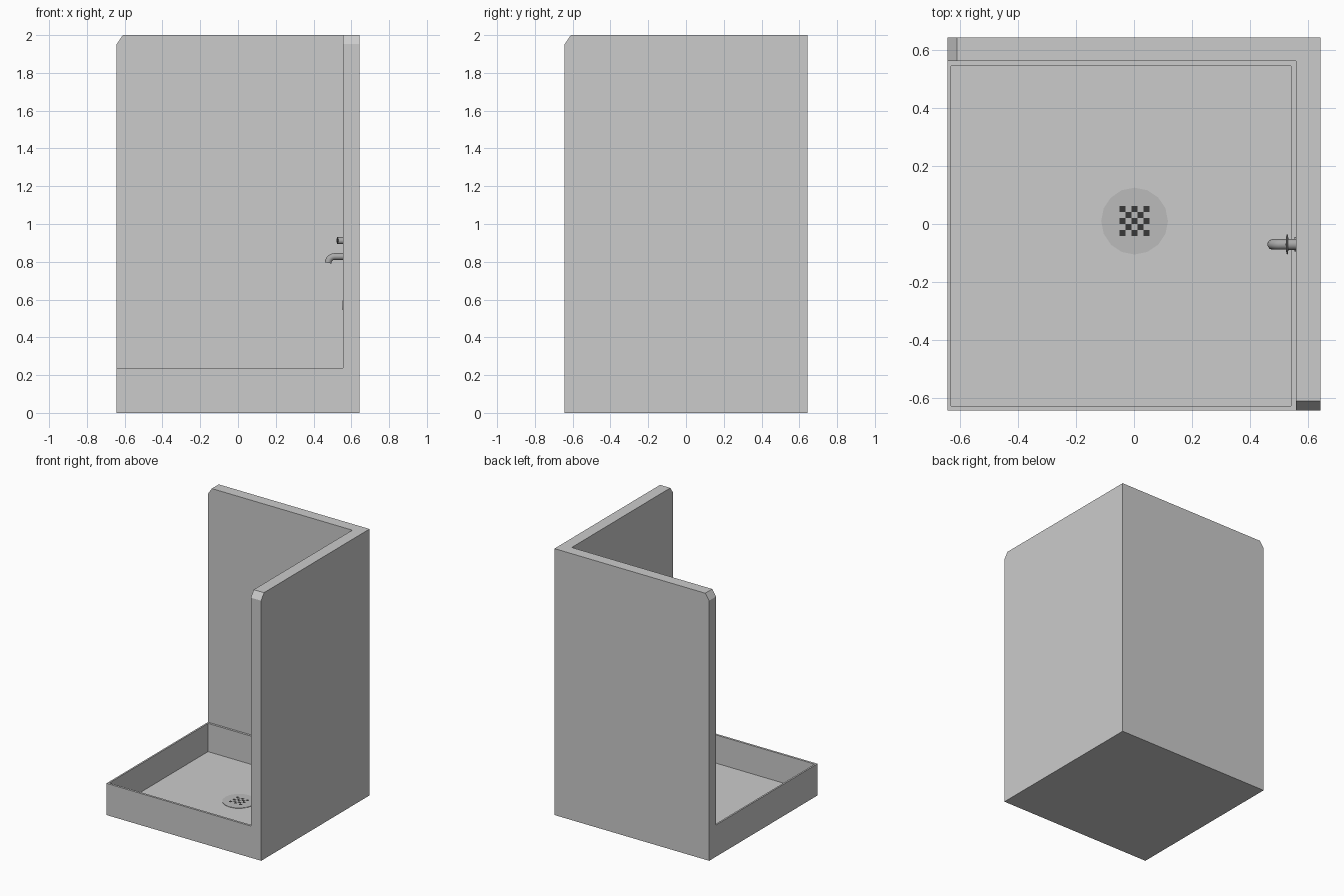
import bpy, bmesh, math
from mathutils import Vector

if "Cube" in bpy.data.objects:
    bpy.data.objects.remove(bpy.data.objects["Cube"])


def mat(name, v):
    m = bpy.data.materials.new(name)
    m.diffuse_color = (v, v, v, 1)
    m.use_nodes = True
    m.node_tree.nodes["Principled BSDF"].inputs["Base Color"].default_value = m.diffuse_color
    return m


METAL, PLATE, DARK = mat("metal", 0.4), mat("plate", 0.5), mat("hole", 0.04)


def add(name, bm, material=None):
    bmesh.ops.recalc_face_normals(bm, faces=bm.faces)
    me = bpy.data.meshes.new(name)
    bm.to_mesh(me)
    bm.free()
    ob = bpy.data.objects.new(name, me)
    bpy.context.collection.objects.link(ob)
    if material:
        me.materials.append(material)
    return ob


def prism(name, points, depth):
    bm = bmesh.new()
    f = bm.faces.new([bm.verts.new(p) for p in points])
    r = bmesh.ops.extrude_face_region(bm, geom=[f])
    vs = [g for g in r["geom"] if isinstance(g, bmesh.types.BMVert)]
    bmesh.ops.translate(bm, verts=vs, vec=depth)
    return add(name, bm)


def box(name, lo, hi):
    (a, b, c), (d, e, f) = lo, hi
    return prism(name, [(a, b, c), (d, b, c), (d, e, c), (a, e, c)], (0, 0, f - c))


def cylinder(name, center, radius, length, axis, sides, material):
    bpy.ops.mesh.primitive_cylinder_add(vertices=sides, radius=radius, depth=length, location=center)
    ob = bpy.context.object
    ob.name = name
    ob.rotation_euler = Vector((0, 0, 1)).rotation_difference(Vector(axis)).to_euler()
    ob.data.materials.append(material)
    if sides > 16 or axis[2] == 0:
        bpy.ops.object.shade_smooth_by_angle(angle=math.radians(40))
    return ob


# Stall: one block, with the room, the basin and the two corner chamfers cut away
E = 0.6425
stall = box("shower_stall", (-E, -E, 0), (E, E, 2))
cutters = [
    box("room_cutter", (-1, -1, 0.238), (0.557, 0.56, 2.2)),
    box("basin_cutter", (-0.63, -0.626, 0.026), (0.541, 0.544, 0.5)),
    prism("back_chamfer_cutter",
          [(-E - 0.033, 0.4, 1.904), (-E + 0.066, 0.4, 2.048), (-E - 0.033, 0.4, 2.048)], (0, 0.4, 0)),
    prism("side_chamfer_cutter",
          [(0.4, -E - 0.033, 1.904), (0.4, -E + 0.066, 2.048), (0.4, -E - 0.033, 2.048)], (0.4, 0, 0)),
]
for c in cutters:
    m = stall.modifiers.new(c.name, "BOOLEAN")
    m.operation, m.solver, m.object = "DIFFERENCE", "EXACT", c
bpy.context.view_layer.objects.active = stall
for m in list(stall.modifiers):
    bpy.ops.object.modifier_apply(modifier=m.name)
for c in cutters:
    bpy.data.objects.remove(c)

# Drain plate with a checkered grid of holes
cylinder("drain_plate", (0.002, 0.01, 0.0265), 0.115, 0.005, (0, 0, 1), 16, PLATE)
bm = bmesh.new()
s = 0.0205
for i in range(-2, 3):
    for j in range(-2, 3):
        if (i + j) % 2 == 0:
            x, y = 0.002 + i * s, 0.01 + j * s
            h = s / 2
            bm.faces.new([bm.verts.new((x + a * h, y + b * h, 0.0296))
                          for a, b in ((-1, -1), (1, -1), (1, 1), (-1, 1))])
add("drain_holes", bm, DARK)

# Spout: pipe bending down from the side wall
Y = -0.07
cu = bpy.data.curves.new("spout", "CURVE")
cu.dimensions, cu.bevel_depth, cu.bevel_resolution, cu.use_fill_caps = "3D", 0.0185, 3, True
path = [(0.57, 0.828)]
for k in range(6):
    t = math.radians(90 + 18 * k)
    path.append((0.511 + 0.034 * math.cos(t), 0.794 + 0.034 * math.sin(t)))
sp = cu.splines.new("POLY")
sp.points.add(len(path) - 1)
for p, (x, z) in zip(sp.points, path):
    p.co = (x, Y, z, 1)
tmp = bpy.data.objects.new("spout_curve", cu)
bpy.context.collection.objects.link(tmp)
me = bpy.data.meshes.new_from_object(tmp.evaluated_get(bpy.context.evaluated_depsgraph_get()))
bpy.data.objects.remove(tmp)
spout = bpy.data.objects.new("spout", me)
bpy.context.collection.objects.link(spout)
me.materials.clear()
me.materials.append(METAL)
bpy.context.view_layer.objects.active = spout
spout.select_set(True)
bpy.ops.object.shade_smooth_by_angle(angle=math.radians(40))

# Tap: stem and thin cross handle
cylinder("tap_stem", (0.547, Y, 0.912), 0.019, 0.035, (1, 0, 0), 16, METAL)
bpy.ops.mesh.primitive_uv_sphere_add(segments=16, ring_count=8, location=(0.527, Y, 0.912))
handle = bpy.context.object
handle.name = "tap_handle"
handle.scale = (0.005, 0.036, 0.02)
handle.data.materials.append(METAL)
bpy.ops.object.shade_smooth_by_angle(angle=math.radians(40))

# Round cover plate low on the wall
cylinder("wall_cover", (0.5565, Y, 0.57), 0.025, 0.007, (1, 0, 0), 16, METAL)
